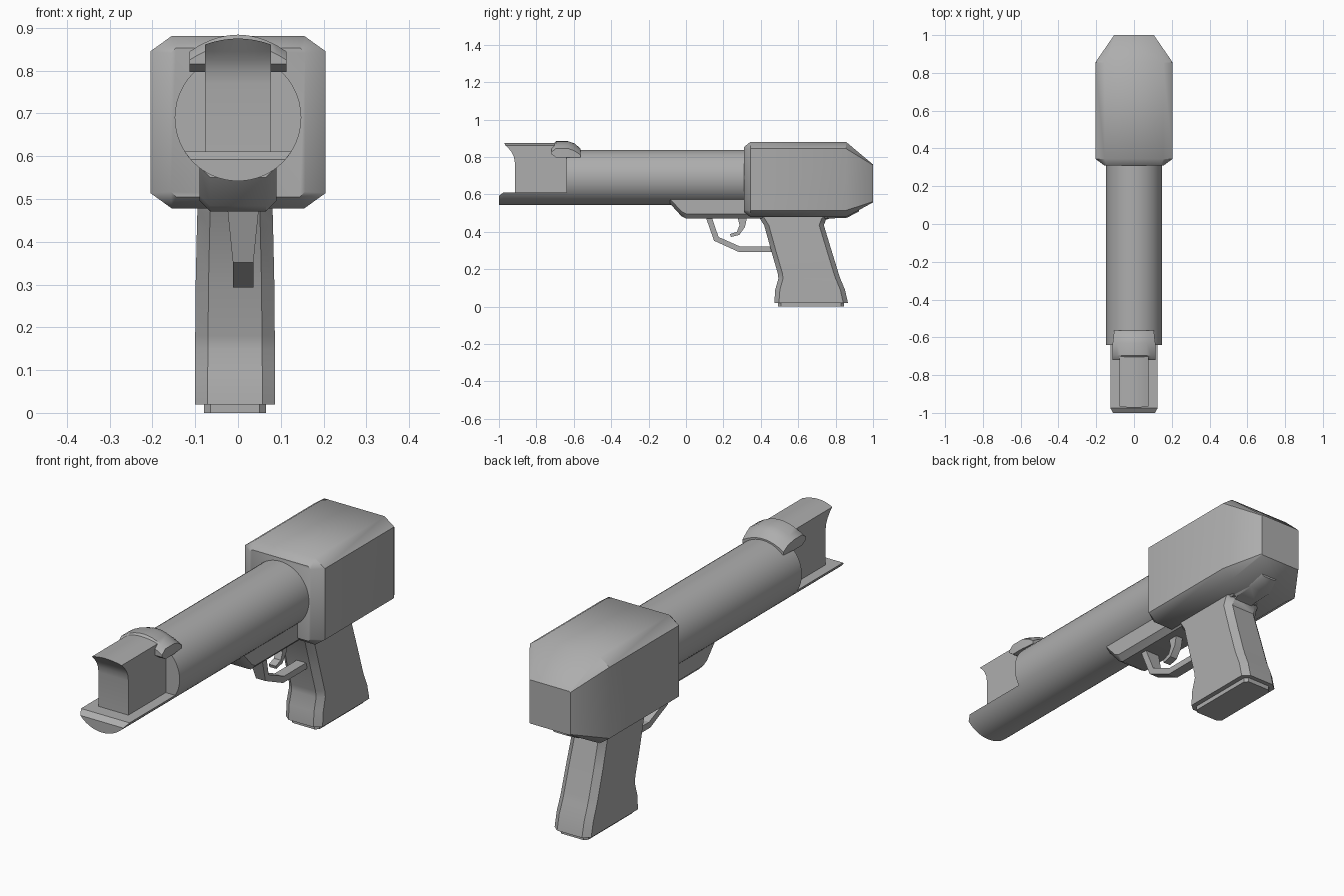
import bpy, bmesh, math

if "Cube" in bpy.data.objects:
    bpy.data.objects.remove(bpy.data.objects["Cube"])

grey = bpy.data.materials.new("plain grey")
grey.diffuse_color = (0.42, 0.42, 0.42, 1)
grey.use_nodes = True
grey.node_tree.nodes["Principled BSDF"].inputs["Base Color"].default_value = grey.diffuse_color


def loft(name, rings, angle=35):
    """Skin equal-length closed rings and cap both ends."""
    bm = bmesh.new()
    vr = [[bm.verts.new(p) for p in r] for r in rings]
    n = len(vr[0])
    for a, b in zip(vr, vr[1:]):
        for i in range(n):
            j = (i + 1) % n
            bm.faces.new((a[i], a[j], b[j], b[i]))
    bm.faces.new(vr[0])
    bm.faces.new(vr[-1])
    bmesh.ops.recalc_face_normals(bm, faces=bm.faces)
    me = bpy.data.meshes.new(name)
    bm.to_mesh(me)
    bm.free()
    ob = bpy.data.objects.new(name, me)
    bpy.context.collection.objects.link(ob)
    me.materials.append(grey)
    bpy.ops.object.select_all(action='DESELECT')
    bpy.context.view_layer.objects.active = ob
    ob.select_set(True)
    bpy.ops.object.shade_smooth_by_angle(angle=math.radians(angle))
    return ob


def octagon(w, lo, hi, cw, ch):
    """Chamfered rectangle, half width w, from lo to hi."""
    return [(-w + cw, lo), (w - cw, lo), (w, lo + ch), (w, hi - ch),
            (w - cw, hi), (-w + cw, hi), (-w, hi - ch), (-w, lo + ch)]


def at_y(y, pts):
    return [(x, y, z) for x, z in pts]


def extrude_x(name, profile, half, cx=0):
    return loft(name, [[(cx + s * half, y, z) for y, z in profile] for s in (-1, 1)])


# Barrel tube
R, CZ = 0.148, 0.69
circle = [(R * math.cos(t * math.tau / 48), CZ + R * math.sin(t * math.tau / 48)) for t in range(48)]
loft("barrel", [at_y(-0.64, circle), at_y(0.33, circle)])


# Lower lip: the bottom segment of the tube carried forward
def segment(top):
    a = math.asin((top - CZ) / R)
    start, end = math.pi - a, math.tau + a
    return [(R * math.cos(start + (end - start) * i / 20),
             CZ + R * math.sin(start + (end - start) * i / 20)) for i in range(21)]


loft("lower_lip", [at_y(-1.0, segment(0.592)), at_y(-0.975, segment(0.611)), at_y(-0.63, segment(0.611))])

# Nose block: flared front edge and slightly crowned top
flare = [(0.61, -0.915), (0.77, -0.915), (0.80, -0.92), (0.825, -0.932), (0.845, -0.948)]
rings = []
for i in range(9):
    x = -0.077 + 0.154 * i / 8
    crown = 0.014 * (1 - (x / 0.077) ** 2)
    rings.append([(x, y, z) for z, y in flare] +
                 [(x, -0.965 - crown * 0.5, 0.861 + crown), (x, -0.62, 0.861 + crown), (x, -0.62, 0.61)])
loft("nose_block", rings)


# Arched collar over the muzzle
def arch(w, lo, shoulder, top):
    arc = [(w * (1 - i / 5), shoulder + (top - shoulder) * (1 - (1 - i / 5) ** 2)) for i in range(11)]
    return [(-w, lo), (w, lo)] + arc


loft("collar", [at_y(-0.72, arch(0.113, 0.815, 0.825, 0.862)),
                at_y(-0.695, arch(0.113, 0.797, 0.845, 0.884)),
                at_y(-0.63, arch(0.113, 0.797, 0.845, 0.884)),
                at_y(-0.595, arch(0.108, 0.797, 0.832, 0.872)),
                at_y(-0.565, arch(0.106, 0.797, 0.812, 0.845))])

# Receiver housing
loft("housing", [at_y(0.31, octagon(0.157, 0.505, 0.853, 0.012, 0.012)),
                 at_y(0.345, octagon(0.205, 0.478, 0.881, 0.05, 0.036)),
                 at_y(0.855, octagon(0.205, 0.478, 0.881, 0.05, 0.036)),
                 at_y(1.0, octagon(0.105, 0.557, 0.76, 0.004, 0.004))], 40)


# Under frame, with sloped nose
def frame(low, w=0.09, c=0.025):
    return [(-w + c, low), (w - c, low), (w, low + 0.025), (w, 0.585), (-w, 0.585), (-w, low + 0.025)]


loft("under_frame", [at_y(-0.085, frame(0.55)), at_y(-0.025, frame(0.484)),
                     at_y(0.0, frame(0.471)), at_y(0.76, frame(0.471))])

# Rear tang behind the grip
loft("rear_tang", [at_y(y, octagon(w, lo, 0.54, 0.02, 0.015)) for y, w, lo in
                   [(0.72, 0.06, 0.455), (0.77, 0.07, 0.471), (0.86, 0.07, 0.475), (0.925, 0.05, 0.508)]])

# Grip: (z, front, back, half width)
levels = [(0.50, 0.385, 0.775, 0.088), (0.47, 0.395, 0.75, 0.088), (0.435, 0.418, 0.737, 0.089),
          (0.30, 0.455, 0.778, 0.092), (0.18, 0.49, 0.815, 0.093), (0.15, 0.494, 0.825, 0.093),
          (0.09, 0.477, 0.85, 0.094), (0.02, 0.472, 0.866, 0.094)]
loft("grip", [[(x - 0.007, y, z) for x, y in octagon(w, f, b, 0.03, 0.025)] for z, f, b, w in levels])
loft("grip_base", [[(x - 0.007, y, z) for x, y in octagon(0.072, 0.492, 0.845, 0.015, 0.015)]
                   for z in (0.0, 0.03)])

# Trigger guard: outer point, inner point, half width
guard = [((0.105, 0.48), (0.137, 0.48), 0.037), ((0.15, 0.352), (0.174, 0.372), 0.024),
         ((0.28, 0.293), (0.287, 0.322), 0.024), ((0.47, 0.293), (0.47, 0.322), 0.024)]
loft("trigger_guard", [[(0.012 - w, *o), (0.012 + w, *o), (0.012 + w, *i), (0.012 - w, *i)]
                       for o, i, w in guard], 20)

# Trigger
extrude_x("trigger", [(0.275, 0.48), (0.286, 0.435), (0.272, 0.4), (0.235, 0.387), (0.24, 0.372),
                      (0.285, 0.383), (0.315, 0.425), (0.327, 0.48)], 0.018, 0.012)
